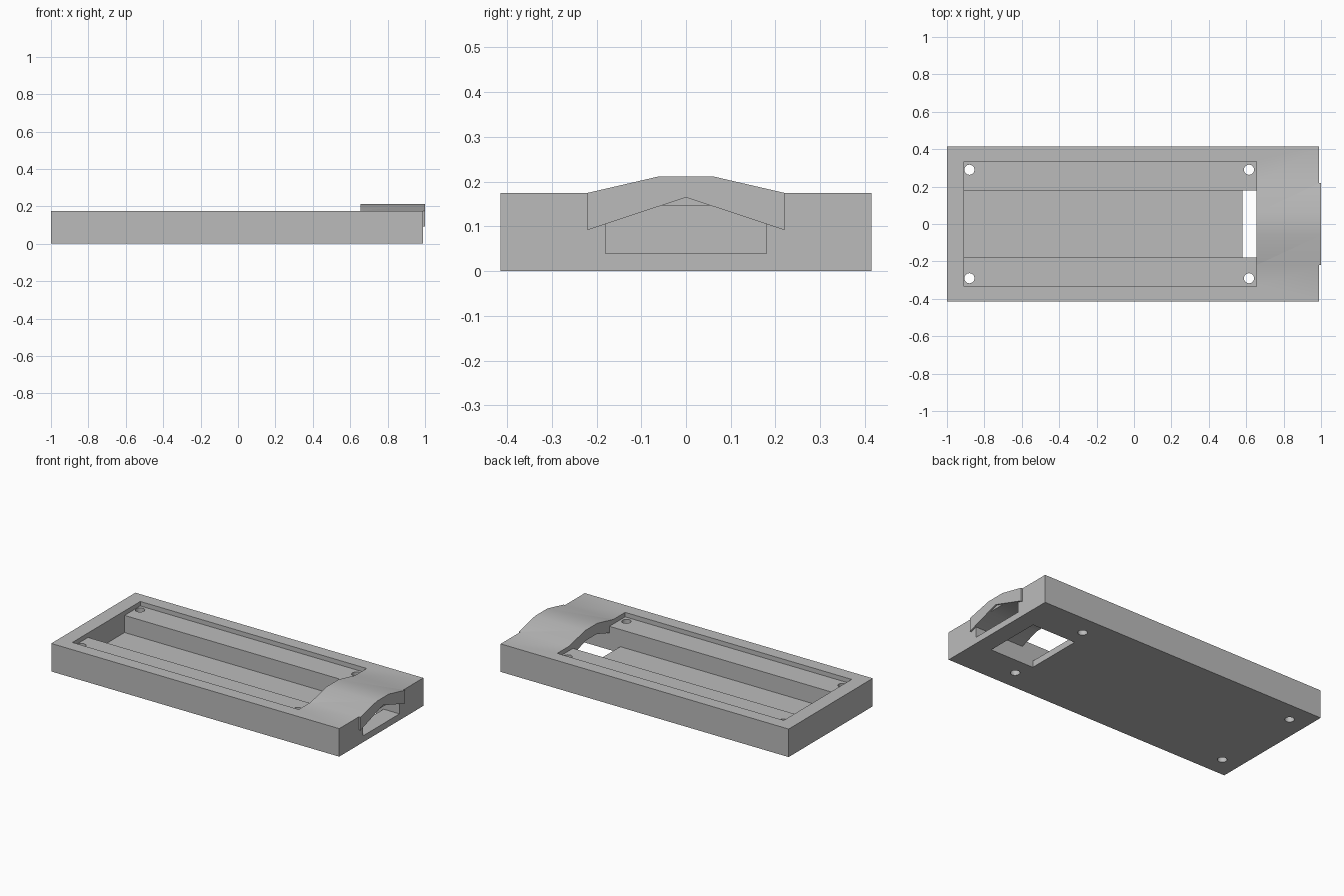
import bpy, bmesh, math

cube = bpy.data.objects.get("Cube")
if cube:
    bpy.data.objects.remove(cube, do_unlink=True)

grey = bpy.data.materials.new("plain grey")
grey.use_nodes = True
grey.diffuse_color = (0.5, 0.5, 0.5, 1)
grey.node_tree.nodes["Principled BSDF"].inputs["Base Color"].default_value = (0.5, 0.5, 0.5, 1)


def prism(name, profile, x0, x1):
    """Extrude a (y, z) outline along x."""
    bm = bmesh.new()
    face = bm.faces.new([bm.verts.new((x0, y, z)) for y, z in profile])
    out = bmesh.ops.extrude_face_region(bm, geom=[face])
    moved = [v for v in out["geom"] if isinstance(v, bmesh.types.BMVert)]
    bmesh.ops.translate(bm, verts=moved, vec=(x1 - x0, 0, 0))
    bmesh.ops.recalc_face_normals(bm, faces=bm.faces)
    mesh = bpy.data.meshes.new(name)
    bm.to_mesh(mesh)
    bm.free()
    mesh.materials.append(grey)
    ob = bpy.data.objects.new(name, mesh)
    bpy.context.collection.objects.link(ob)
    return ob


def box(name, x0, x1, half_y, z0, z1):
    return prism(name, [(-half_y, z0), (half_y, z0), (half_y, z1), (-half_y, z1)], x0, x1)


def combine(target, tool, operation):
    """Apply a boolean, then discard the tool."""
    mod = target.modifiers.new(operation, "BOOLEAN")
    mod.operation, mod.solver, mod.object = operation, "EXACT", tool
    bpy.context.view_layer.objects.active = target
    bpy.ops.object.modifier_apply(modifier=mod.name)
    bpy.data.objects.remove(tool, do_unlink=True)


TOP, LEDGE, FLOOR = 0.175, 0.147, 0.04
POCKET_START, POCKET_END = -0.91, 0.655
CHANNEL = 0.18

# Main tray block
tray = box("tray_body", -1, 0.99, 0.415, 0, TOP)

# Shallow pocket, deep channel, end tunnel and floor window
for cutter in (
    box("pocket_cutter", POCKET_START, POCKET_END, 0.335, LEDGE, 0.3),
    box("channel_cutter", POCKET_START, POCKET_END, CHANNEL, FLOOR, 0.3),
    box("tunnel_cutter", 0.62, 1.1, CHANNEL, FLOOR, LEDGE),
    box("window_cutter", 0.58, 0.88, CHANNEL, -0.1, 0.1),
):
    combine(tray, cutter, "DIFFERENCE")

# Four screw holes
for x in (-0.88, 0.615):
    for y in (-0.29, 0.29):
        bpy.ops.mesh.primitive_cylinder_add(vertices=32, radius=0.027, depth=1, location=(x, y, 0))
        hole = bpy.context.object
        hole.name = "screw_hole_cutter"
        hole.data.materials.append(grey)
        combine(tray, hole, "DIFFERENCE")

# Raised bridge with a peaked underside over the tunnel
half = [(0.22, 0.092), (0.22, TOP), (0.06, 0.212)]
outline = [(0, 0.165)] + half + [(-y, z) for y, z in reversed(half)]
combine(tray, prism("bridge", outline, POCKET_END, 1.0), "UNION")

# Smooth shading with sharp edges kept
bpy.ops.object.select_all(action="DESELECT")
tray.select_set(True)
bpy.context.view_layer.objects.active = tray
bpy.ops.object.shade_smooth_by_angle(angle=math.radians(30))
